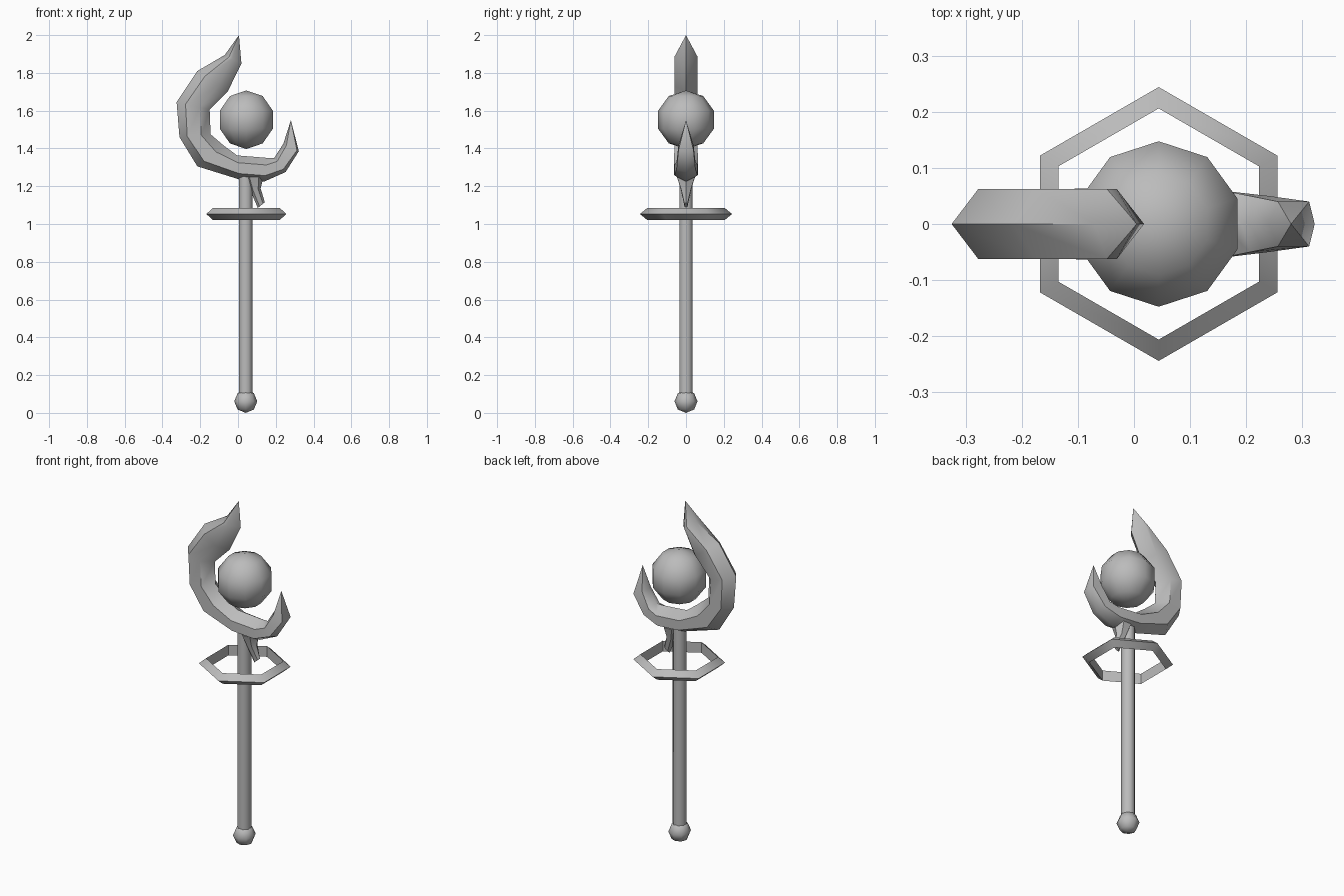
import bpy, bmesh, math

if "Cube" in bpy.data.objects:
    bpy.data.objects.remove(bpy.data.objects["Cube"])

grey = bpy.data.materials.new("plain grey")
grey.diffuse_color = (0.5, 0.5, 0.5, 1)
grey.use_nodes = True
grey.node_tree.nodes["Principled BSDF"].inputs["Base Color"].default_value = grey.diffuse_color
CX = 0.041  # shaft axis


def finish(obj, name, angle=50):
    obj.name = name
    obj.data.materials.clear()
    obj.data.materials.append(grey)
    bpy.ops.object.select_all(action='DESELECT')
    obj.select_set(True)
    bpy.context.view_layer.objects.active = obj
    bpy.ops.object.shade_smooth_by_angle(angle=math.radians(angle))


def from_bmesh(bm, name, angle=50):
    bmesh.ops.recalc_face_normals(bm, faces=bm.faces)
    mesh = bpy.data.meshes.new(name)
    bm.to_mesh(mesh)
    bm.free()
    obj = bpy.data.objects.new(name, mesh)
    bpy.context.collection.objects.link(obj)
    finish(obj, name, angle)


def loft(name, sections, start=None, end=None, angle=50):
    """Six-sided sections: (outer x, z, inner x, z, half depth, near and far shoulder)."""
    bm = bmesh.new()
    rings = []
    for ox, oz, ix, iz, w, f1, f2 in sections:
        pts = [(0, 0), (f1, w), (f2, w), (1, 0), (f2, -w), (f1, -w)]
        rings.append([bm.verts.new((ox + (ix - ox) * t, y, oz + (iz - oz) * t)) for t, y in pts])
    for a, b in zip(rings, rings[1:]):
        for i in range(6):
            j = (i + 1) % 6
            bm.faces.new((a[i], a[j], b[j], b[i]))
    for tip, ring in ((start, rings[0]), (end, rings[-1])):
        if tip:
            v = bm.verts.new(tip)
            for i in range(6):
                bm.faces.new((ring[i], ring[(i + 1) % 6], v))
        else:
            bm.faces.new(ring)
    from_bmesh(bm, name, angle)


# Shaft
bpy.ops.mesh.primitive_cylinder_add(vertices=8, radius=0.038, depth=1.22, location=(CX, 0, 0.67),
                                    rotation=(0, 0, math.pi / 8))
finish(bpy.context.object, "shaft")

# Pommel
bpy.ops.mesh.primitive_uv_sphere_add(segments=8, ring_count=4, radius=0.061, location=(CX, 0, 0.061))
finish(bpy.context.object, "pommel")

# Floating orb
bpy.ops.mesh.primitive_uv_sphere_add(segments=10, ring_count=5, radius=0.155, location=(0.044, 0, 1.552))
finish(bpy.context.object, "orb")

# Hexagonal guard ring with a triangular section
bm = bmesh.new()
section = [(0.244, 1.053), (0.206, 1.084), (0.206, 1.022)]
loops = []
for k in range(6):
    a = math.pi / 2 + k * math.pi / 3
    loops.append([bm.verts.new((0.044 + r * math.cos(a), r * math.sin(a), z)) for r, z in section])
for k in range(6):
    a, b = loops[k], loops[(k + 1) % 6]
    for i in range(3):
        j = (i + 1) % 3
        bm.faces.new((a[i], a[j], b[j], b[i]))
from_bmesh(bm, "guard_ring")

# Crescent head, from the tall tip round to the short horn
loft("crescent_head", [
    (-0.070, 1.895, 0.018, 1.850, 0.062, 0.25, 0.45),
    (-0.215, 1.810, -0.055, 1.700, 0.062, 0.25, 0.70),
    (-0.325, 1.645, -0.150, 1.605, 0.062, 0.27, 0.70),
    (-0.310, 1.460, -0.145, 1.475, 0.062, 0.25, 0.70),
    (-0.215, 1.305, -0.075, 1.415, 0.062, 0.25, 0.70),
    (0.010, 1.235, -0.005, 1.363, 0.064, 0.25, 0.70),
    (0.140, 1.225, 0.155, 1.350, 0.061, 0.25, 0.70),
    (0.252, 1.275, 0.192, 1.350, 0.050, 0.20, 0.75),
    (0.322, 1.385, 0.240, 1.425, 0.040, 0.12, 0.80),
], start=(0.005, 0, 2.0), end=(0.280, 0, 1.55))

# Small hooked spur below the crescent
loft("spur", [
    (0.035, 1.250, 0.135, 1.250, 0.048, 0.25, 0.75),
    (0.066, 1.175, 0.120, 1.188, 0.026, 0.25, 0.75),
    (0.105, 1.085, 0.142, 1.115, 0.008, 0.25, 0.75),
])
